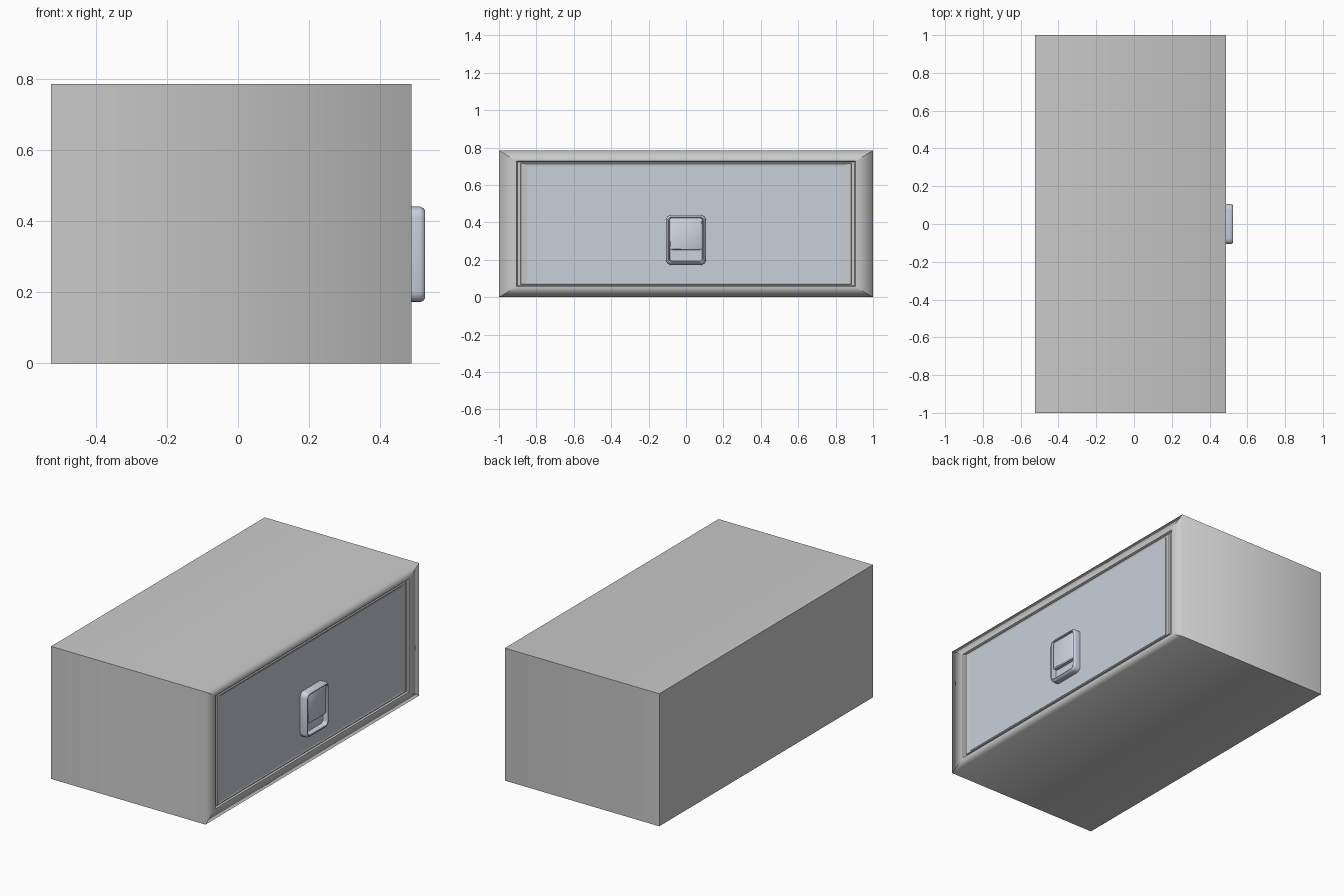
import bpy, bmesh, math

if "Cube" in bpy.data.objects:
    bpy.data.objects.remove(bpy.data.objects["Cube"])

FRONT = 0.487   # x of the cabinet's front face


def material(name, color):
    m = bpy.data.materials.new(name)
    m.diffuse_color = (*color, 1)
    m.use_nodes = True
    m.node_tree.nodes["Principled BSDF"].inputs["Base Color"].default_value = m.diffuse_color
    return m


def rect(x, hy, z0, z1, r=0, seg=4):
    """Rectangle in the plane x, with corners rounded by r when given."""
    if r == 0:
        return [(x, -hy, z0), (x, hy, z0), (x, hy, z1), (x, -hy, z1)]
    pts = []
    centres = [(hy - r, z0 + r, -90), (hy - r, z1 - r, 0),
               (-hy + r, z1 - r, 90), (-hy + r, z0 + r, 180)]
    for cy, cz, start in centres:
        for i in range(seg + 1):
            a = math.radians(start + 90 * i / seg)
            pts.append((x, cy + r * math.cos(a), cz + r * math.sin(a)))
    return pts


def loft(name, loops, mat=None, soft_loop=None, angle=35):
    """Skin a row of loops and cap both ends."""
    bm = bmesh.new()
    rows = [[bm.verts.new(p) for p in loop] for loop in loops]
    n = len(rows[0])
    for a, b in zip(rows, rows[1:]):
        for i in range(n):
            j = (i + 1) % n
            bm.faces.new((a[i], a[j], b[j], b[i]))
    bm.faces.new(rows[0][::-1])
    bm.faces.new(rows[-1])
    bmesh.ops.recalc_face_normals(bm, faces=bm.faces)
    if soft_loop is not None:
        soft = set(rows[soft_loop])
        for f in bm.faces:
            f.smooth = True
        for e in bm.edges:
            e.smooth = all(v in soft for v in e.verts)
    me = bpy.data.meshes.new(name)
    bm.to_mesh(me)
    bm.free()
    ob = bpy.data.objects.new(name, me)
    bpy.context.collection.objects.link(ob)
    if mat:
        me.materials.append(mat)
    if soft_loop is None:
        bpy.ops.object.select_all(action='DESELECT')
        ob.select_set(True)
        bpy.context.view_layer.objects.active = ob
        bpy.ops.object.shade_smooth_by_angle(angle=math.radians(angle))
    return ob


door_blue = material("door_blue_grey", (0.58, 0.63, 0.70))
latch_blue = material("latch_blue_grey", (0.60, 0.64, 0.73))

# Cabinet shell: box, flat front frame and shallow stepped door opening
loft("cabinet_shell", [
    rect(-0.525, 1.0, 0, 0.785),
    rect(FRONT, 1.0, 0, 0.785),
    rect(FRONT, 0.905, 0.058, 0.727),
    rect(FRONT - 0.010, 0.90, 0.062, 0.723),
    rect(FRONT - 0.010, 0.885, 0.068, 0.717),
    rect(FRONT - 0.003, 0.882, 0.070, 0.715),
    rect(FRONT - 0.008, 0.845, 0.082, 0.703),
], soft_loop=1)

# Door panel
loft("door_panel", [
    rect(FRONT - 0.015, 0.85, 0.080, 0.705),
    rect(FRONT - 0.005, 0.85, 0.080, 0.705),
], door_blue)

# Latch bezel: rounded dish with a chamfered rim
loft("latch_bezel", [
    rect(FRONT - 0.008, 0.107, 0.172, 0.440, 0.030),
    rect(0.512, 0.107, 0.172, 0.440, 0.030),
    rect(0.521, 0.103, 0.176, 0.436, 0.027),
    rect(0.525, 0.097, 0.182, 0.430, 0.022),
    rect(0.524, 0.092, 0.187, 0.426, 0.018),
    rect(0.496, 0.086, 0.193, 0.420, 0.015),
], latch_blue)

# Latch paddle: raised plate over the upper part of the dish
loft("latch_paddle", [
    rect(0.492, 0.088, 0.252, 0.424, 0.014),
    rect(0.515, 0.088, 0.252, 0.424, 0.014),
    rect(0.520, 0.082, 0.258, 0.418, 0.012),
], latch_blue)
